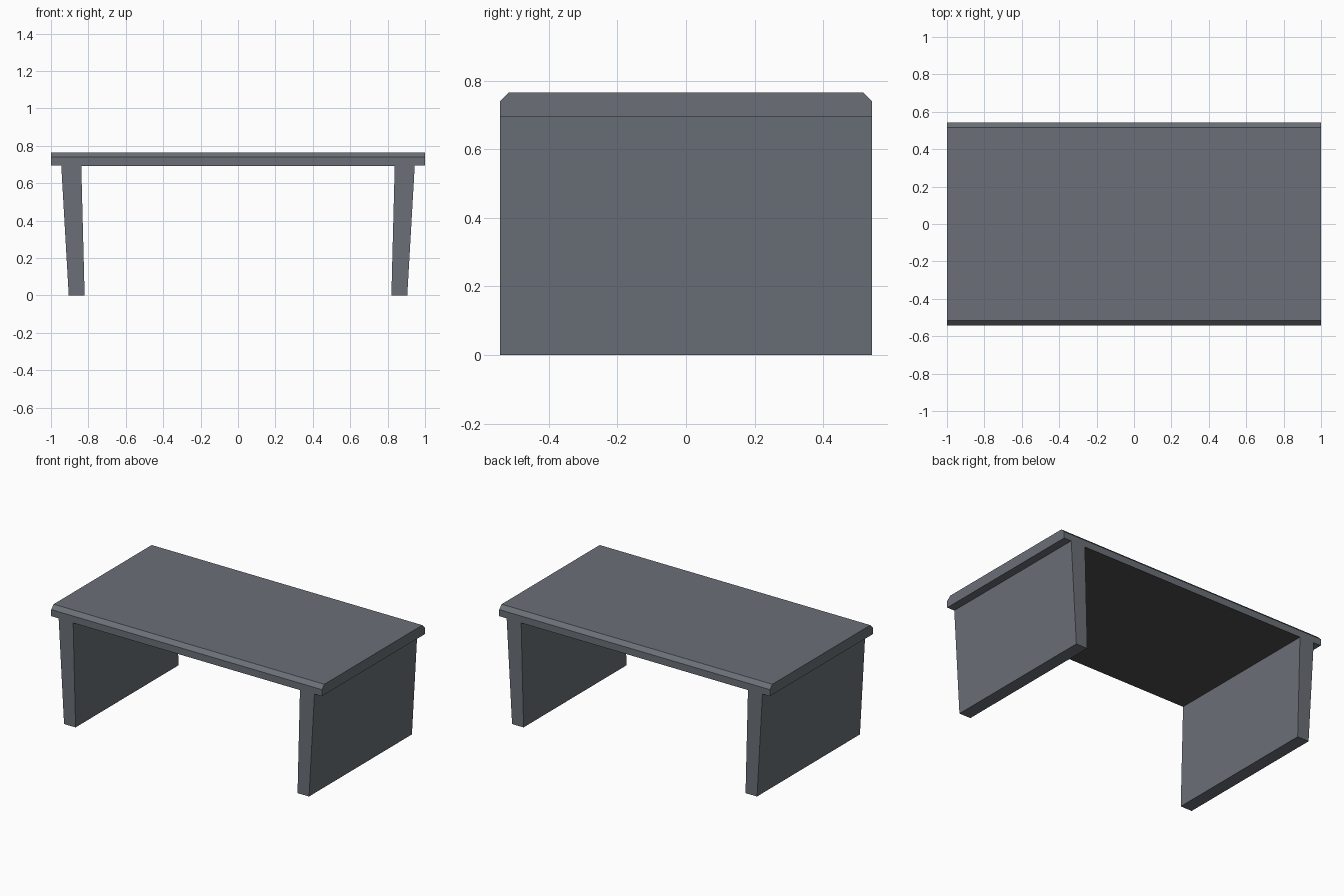
import bpy
import bmesh
from mathutils import Vector

cube = bpy.data.objects.get("Cube")
if cube:
    bpy.data.objects.remove(cube, do_unlink=True)

HALF_DEPTH = 0.543
TOP_Z = 0.765
UNDER_Z = 0.695
CHAMFER = 0.026


def make_material(name, rgb):
    mat = bpy.data.materials.new(name)
    mat.use_nodes = True
    colour = (*rgb, 1.0)
    mat.diffuse_color = colour
    mat.node_tree.nodes["Principled BSDF"].inputs["Base Color"].default_value = colour
    return mat


slate = make_material("slate_grey", (0.145, 0.16, 0.185))
dark = make_material("dark_underside", (0.075, 0.075, 0.073))


def extrude_profile(name, points, direction, mat):
    """Extrude a closed profile into a solid along the given vector."""
    bm = bmesh.new()
    face = bm.faces.new([bm.verts.new(p) for p in points])
    moved = bmesh.ops.extrude_face_region(bm, geom=[face], use_keep_orig=True)["geom"]
    verts = [g for g in moved if isinstance(g, bmesh.types.BMVert)]
    bmesh.ops.translate(bm, verts=verts, vec=Vector(direction))
    bmesh.ops.recalc_face_normals(bm, faces=bm.faces)
    mesh = bpy.data.meshes.new(name)
    bm.to_mesh(mesh)
    bm.free()
    mesh.materials.append(mat)
    obj = bpy.data.objects.new(name, mesh)
    bpy.context.collection.objects.link(obj)
    return obj


# Table top with chamfered front and back upper edges
h, c = HALF_DEPTH, CHAMFER
top_profile = [(-h, UNDER_Z), (h, UNDER_Z), (h, TOP_Z - c),
               (h - c, TOP_Z), (c - h, TOP_Z), (-h, TOP_Z - c)]
extrude_profile("table_top", [(-1, y, z) for y, z in top_profile], (2, 0, 0), slate)

# Full-depth side panels, tapering and leaning inward towards the floor
leg_profile = [(0.82, 0), (0.905, 0), (0.945, UNDER_Z), (0.838, UNDER_Z)]
for side, name in ((1, "left_leg_panel"), (-1, "right_leg_panel")):
    extrude_profile(name, [(side * x, -h, z) for x, z in leg_profile],
                    (0, 2 * h, 0), slate)

# Thin dark facing under the top, between the panels
x, z = 0.838, UNDER_Z - 0.002
extrude_profile("underside_facing", [(-x, -h, z), (x, -h, z), (x, h, z), (-x, h, z)],
                (0, 0, 0.002), dark)
